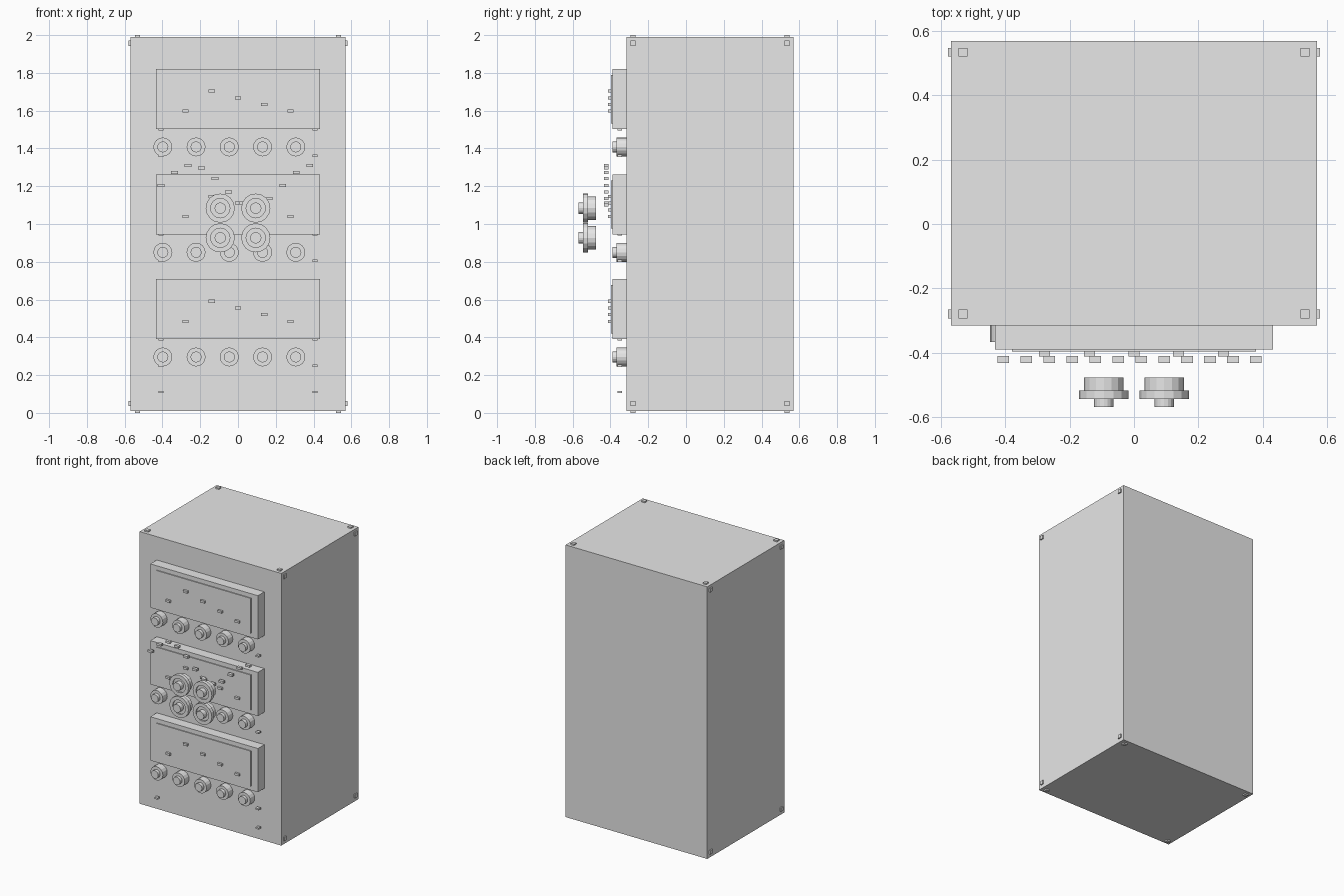
import bpy, math
from mathutils import Matrix

cube = bpy.data.objects.get("Cube")
if cube:
    bpy.data.objects.remove(cube, do_unlink=True)

import bmesh

grey = bpy.data.materials.new("light_grey")
grey.use_nodes = True
grey.diffuse_color = (0.8, 0.8, 0.8, 1)
grey.node_tree.nodes["Principled BSDF"].inputs["Base Color"].default_value = (0.8, 0.8, 0.8, 1)

FRONT, BACK, HALF = -0.316, 0.57, 0.57


def finish(name, bm):
    bmesh.ops.recalc_face_normals(bm, faces=bm.faces)
    mesh = bpy.data.meshes.new(name)
    bm.to_mesh(mesh)
    bm.free()
    mesh.materials.append(grey)
    obj = bpy.data.objects.new(name, mesh)
    bpy.context.collection.objects.link(obj)
    return obj


def box(name, centre, size):
    bm = bmesh.new()
    place = Matrix.Translation(centre) @ Matrix.Diagonal((*size, 1))
    bmesh.ops.create_cube(bm, size=1, matrix=place)
    return finish(name, bm)


def knob(name, x, z, profile, sides=16):
    """Turn a (radius, y) profile around an axis that points forward."""
    bm = bmesh.new()
    rings = []
    for radius, y in profile:
        angles = [math.tau * i / sides for i in range(sides)]
        rings.append([bm.verts.new((x + radius * math.cos(a), y, z + radius * math.sin(a)))
                      for a in angles])
    for a, b in zip(rings, rings[1:]):
        for i in range(sides):
            j = (i + 1) % sides
            bm.faces.new((a[i], a[j], b[j], b[i]))
    bm.faces.new(rings[0])
    bm.faces.new(rings[-1])
    return finish(name, bm)


# Cabinet body
box("cabinet", (0, (FRONT + BACK) / 2, 1), (2 * HALF, BACK - FRONT, 1.98))

# Corner bolts on the top, bottom and both sides
for y in (-0.28, 0.534):
    for side in (-1, 1):
        for z in (0.01, 1.99):
            box("cap_bolt", (side * 0.532, y, z), (0.027, 0.027, 0.02))
        for z in (0.05, 1.957):
            box("side_bolt", (side * HALF, y, z), (0.018, 0.027, 0.027))

# Three display units, each with lamps and a row of knobs below
SMALL_KNOB = [(0.05, FRONT), (0.05, -0.367), (0.029, -0.367), (0.029, -0.39)]
LAMP_OFFSETS = [-0.064, 0.042, 0.007, -0.029, -0.064]
for centre_z in (1.661, 1.103, 0.549):
    box("display_frame", (0, -0.352, centre_z), (0.866, 0.076, 0.318))
    box("display_screen", (0, -0.388, centre_z), (0.76, 0.018, 0.256))
    for i, offset in enumerate(LAMP_OFFSETS):
        box("display_lamp", (0.139 * (i - 2), -0.403, centre_z + offset), (0.034, 0.018, 0.016))
    for i in range(5):
        knob("small_knob", -0.398 + 0.176 * i, centre_z - 0.253, SMALL_KNOB)

# Wave of small lamps in front of the middle display
for i in range(12):
    z = 1.205 + 0.107 * math.sin(math.radians(40 * i))
    box("wave_lamp", (-0.407 + 0.0715 * i, -0.422, z), (0.036, 0.022, 0.016))

# Columns of small studs along both edges of the face
for side in (-1, 1):
    for i in range(12):
        box("edge_stud", (side * 0.407, -0.35, 0.11 + 0.139 * i), (0.027, 0.024, 0.012))

# Four large stepped dials
DIAL = [(0.062, -0.477), (0.062, -0.518), (0.077, -0.518), (0.077, -0.545),
        (0.051, -0.545), (0.051, -0.535), (0.03, -0.535), (0.03, -0.57)]
for x in (-0.094, 0.094):
    for z in (1.084, 0.927):
        knob("large_dial", x, z, DIAL)
